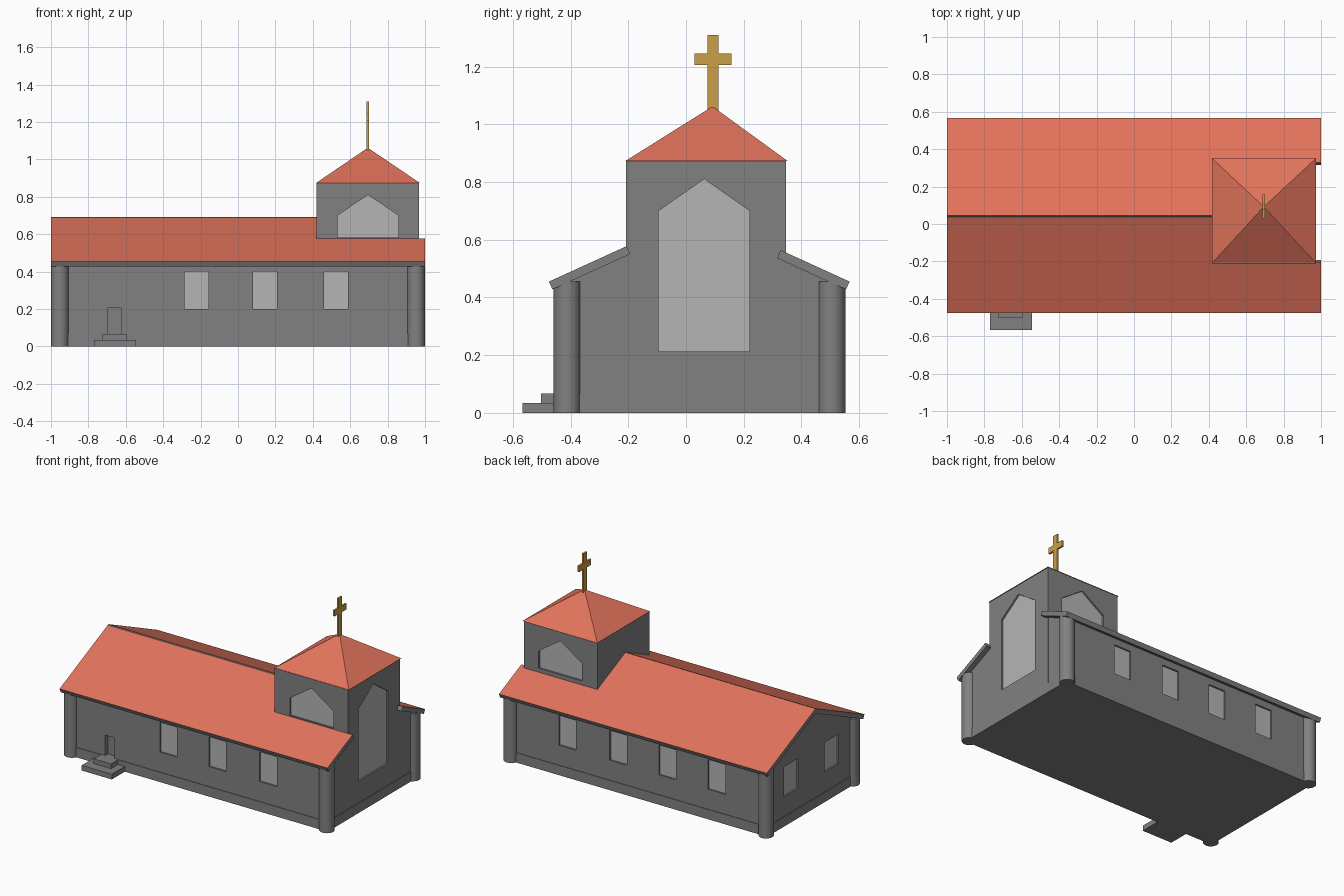
import bpy, math
from mathutils import Vector

if "Cube" in bpy.data.objects:
    bpy.data.objects.remove(bpy.data.objects["Cube"])


def material(name, rgb):
    m = bpy.data.materials.new(name)
    m.diffuse_color = (*rgb, 1)
    m.use_nodes = True
    m.node_tree.nodes["Principled BSDF"].inputs["Base Color"].default_value = m.diffuse_color
    return m


STONE = material("grey stone", (0.22, 0.22, 0.22))
GLASS = material("pale window", (0.46, 0.46, 0.46))
TILE = material("red roof tile", (0.75, 0.17, 0.105))
GOLD = material("gold", (0.60, 0.35, 0.065))


def make(name, verts, faces, *mats):
    me = bpy.data.meshes.new(name)
    me.from_pydata(verts, [], faces)
    for m in mats:
        me.materials.append(m)
    ob = bpy.data.objects.new(name, me)
    bpy.context.collection.objects.link(ob)
    bpy.context.view_layer.objects.active = ob
    bpy.ops.object.select_all(action='DESELECT')
    ob.select_set(True)
    bpy.ops.object.mode_set(mode='EDIT')
    bpy.ops.mesh.select_all(action='SELECT')
    bpy.ops.mesh.normals_make_consistent(inside=False)
    bpy.ops.object.mode_set(mode='OBJECT')
    return ob


def prism(name, pts, axis, a, b, *mats):
    """Extrude a (side, z) profile along x or y from a to b."""
    place = (lambda p, t: (t, p[0], p[1])) if axis == 'x' else (lambda p, t: (p[0], t, p[1]))
    n = len(pts)
    verts = [place(p, a) for p in pts] + [place(p, b) for p in pts]
    faces = [tuple(range(n)), tuple(range(n, 2 * n))]
    faces += [(i, (i + 1) % n, n + (i + 1) % n, n + i) for i in range(n)]
    return make(name, verts, faces, *mats)


def rect(c, w, z0, z1):
    return [(c - w / 2, z0), (c + w / 2, z0), (c + w / 2, z1), (c - w / 2, z1)]


def box(name, x0, x1, y0, y1, z0, z1, mat):
    return prism(name, [(x0, z0), (x1, z0), (x1, z1), (x0, z1)], 'y', y0, y1, mat)


def boolean(ob, other, op):
    mod = ob.modifiers.new(op.lower(), 'BOOLEAN')
    mod.operation, mod.solver, mod.object = op, 'EXACT', other
    bpy.context.view_layer.objects.active = ob
    bpy.ops.object.modifier_apply(modifier=mod.name)
    bpy.data.objects.remove(other)


X, YF, YB = 0.966, -0.425, 0.515       # wall planes
TF, TB = -0.208, 0.346                 # tower front and back

# nave walls with gables, joined to the bell tower
walls = prism("walls", [(YF, 0), (YB, 0), (YB, 0.445), (0.045, 0.66), (YF, 0.445)],
              'x', -X, X, STONE)
boolean(walls, box("tower", 0.42, X + 0.001, TF, TB, 0.04, 0.875, STONE), 'UNION')


def opening(name, pts, axis, wall, inward, depth=0.015, pane=True):
    """Cut a recess in the walls and put a thin pane at its back."""
    boolean(walls, prism("cutter", pts, axis, wall - inward * 0.02, wall + inward * depth, STONE),
            'DIFFERENCE')
    if pane:
        d = wall + inward * depth
        prism(name, pts, axis, d - inward * 0.004, d + inward * 0.001, GLASS)


# nave windows
for x in (-0.222, 0.145, 0.523):
    opening("front_window", rect(x, 0.128, 0.2, 0.4), 'y', YF, 1)
for x in (-0.59, -0.222, 0.145, 0.523):
    opening("back_window", rect(x, 0.128, 0.2, 0.4), 'y', YB, -1)
for y in (-0.17, 0.26):
    opening("gable_window", rect(y, 0.15, 0.2, 0.4), 'x', -X, 1)


# pointed tower windows
def pointed(c, w, z0):
    return [(c - w / 2, z0), (c + w / 2, z0), (c + w / 2, 0.70), (c, 0.81), (c - w / 2, 0.70)]


opening("tall_window", pointed(0.063, 0.315, 0.212), 'x', X + 0.001, -1)
opening("tower_front_window", pointed(0.695, 0.325, 0.583), 'y', TF, 1)
opening("tower_back_window", pointed(0.695, 0.325, 0.583), 'y', TB, -1)

# door niche and steps
opening("door", rect(-0.66, 0.07, 0.067, 0.205), 'y', YF, 1, 0.03, False)
box("lower_step", -0.77, -0.545, -0.567, YF + 0.01, 0, 0.035, STONE)
box("upper_step", -0.725, -0.595, -0.503, YF + 0.01, 0.03, 0.067, STONE)

# slim plinth round the base
box("plinth", -X - 0.004, X + 0.004, YF - 0.004, YB + 0.004, 0, 0.066, STONE)

# corner columns
for sx in (-1, 1):
    for y in (-0.412, 0.505):
        bpy.ops.mesh.primitive_cylinder_add(vertices=32, radius=0.047, depth=0.455,
                                            location=(sx * 0.952, y, 0.2275))
        col = bpy.context.object
        col.name = "corner_column"
        col.data.materials.append(STONE)
        bpy.ops.object.shade_smooth_by_angle(angle=math.radians(40))

# roof slabs: tiled on top, stone on edges and underside
SLOPE = 0.456
RUN = math.hypot(1, SLOPE)


def slab(name, eave, top, x0, x1):
    s = 1 if top > eave else -1
    z1 = 0.455 + SLOPE * abs(top - eave)
    dy, dz = s * 0.03 * SLOPE / RUN, -0.03 / RUN
    pts = [(eave, 0.455), (top, z1), (top + dy, z1 + dz), (eave + dy, 0.455 + dz)]
    ob = prism(name, pts, 'x', x0, x1, STONE, TILE)
    for p in ob.data.polygons:
        p.material_index = int(p.normal.z > 0.8)


slab("front_roof", -0.475, 0.038, -1, 0.42)
slab("back_roof", 0.567, 0.046, -1, 0.42)
slab("front_roof_by_tower", -0.475, -0.206, 0.42, 1)
slab("back_roof_by_tower", 0.567, 0.328, 0.42, 1)

# tower roof
make("tower_roof", [(0.416, -0.21, 0.873), (0.974, -0.21, 0.873), (0.974, 0.352, 0.873),
                    (0.416, 0.352, 0.873), (0.694, 0.092, 1.062)],
     [(0, 1, 2, 3), (0, 1, 4), (1, 2, 4), (2, 3, 4), (3, 0, 4)], TILE)

# cross
cross = box("cross", 0.688, 0.700, 0.074, 0.112, 1.03, 1.31, GOLD)
boolean(cross, box("cross_arm", 0.6875, 0.7005, 0.03, 0.157, 1.205, 1.245, GOLD), 'UNION')
